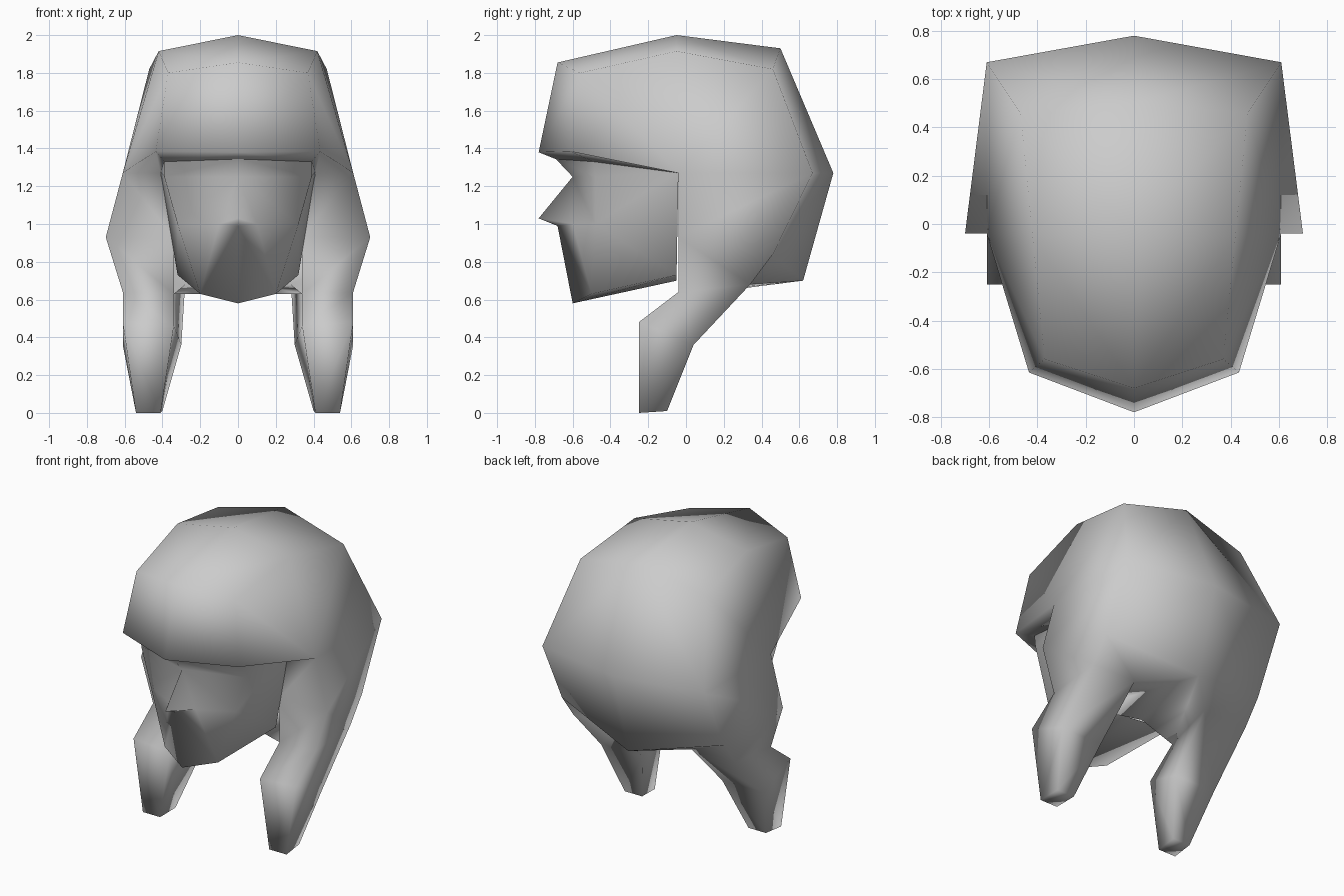
import bpy
import bmesh
import math

cube = bpy.data.objects.get("Cube")
if cube:
    bpy.data.objects.remove(cube, do_unlink=True)


def flat_material(name, colour):
    material = bpy.data.materials.new(name)
    material.use_nodes = True
    material.diffuse_color = colour
    shader = material.node_tree.nodes["Principled BSDF"]
    shader.inputs["Base Color"].default_value = colour
    shader.inputs["Roughness"].default_value = 0.8
    return material


def mirrored_part(name, points, faces, material):
    """Build the left half from named points, then mirror it across x."""
    bm = bmesh.new()
    verts = {key: bm.verts.new(co) for key, co in points.items()}
    for face in faces:
        bm.faces.new([verts[key] for key in face.split()])
    half = bm.verts[:] + bm.edges[:] + bm.faces[:]
    bmesh.ops.mirror(bm, geom=half, axis='X', merge_dist=0.001)
    bmesh.ops.remove_doubles(bm, verts=bm.verts[:], dist=0.001)
    bmesh.ops.recalc_face_normals(bm, faces=bm.faces[:])
    mesh = bpy.data.meshes.new(name)
    bm.to_mesh(mesh)
    bm.free()
    mesh.materials.append(material)
    part = bpy.data.objects.new(name, mesh)
    bpy.context.collection.objects.link(part)
    bpy.ops.object.select_all(action='DESELECT')
    part.select_set(True)
    bpy.context.view_layer.objects.active = part
    bpy.ops.object.shade_smooth_by_angle(angle=math.pi)
    return part


grey = flat_material("plain grey", (0.6, 0.6, 0.6, 1))

# Hair: crown, brim, nape and two hanging side locks
hair_points = dict(
    # centre line from fringe to nape
    fringe=(0, -.78, 1.38), forehead=(0, -.68, 1.855), crown=(0, -.05, 2),
    crown_back=(0, .5, 1.93), back=(0, .78, 1.27), nape=(0, .62, .7),
    floor=(0, .07, .63), brim=(0, -.68, 1.34),
    # ridge beside it
    fringe_side=(.435, -.615, 1.385), forehead_side=(.37, -.56, 1.8),
    crown_side=(.42, -.05, 1.915), crown_corner=(.47, .46, 1.82),
    back_side=(.61, .67, 1.27), nape_side=(.61, .46, .84),
    brim_side=(.39, -.49, 1.33),
    # outside of the lock
    temple=(.61, -.04, 1.27), ear=(.7, -.04, .93), lobe=(.61, -.04, .64),
    lock_front=(.61, -.25, .48), tip_front=(.54, -.25, 0),
    tip_back=(.53, -.1, .01), lock_back=(.61, .04, .36),
    lock_root=(.61, .34, .68),
    # inside of the lock
    in_temple=(.41, -.04, 1.27), in_ear=(.34, -.04, .93),
    in_lobe=(.34, -.04, .63), in_front=(.34, -.25, .46),
    in_tip_front=(.41, -.25, 0), in_tip_back=(.4, -.1, .01),
    in_back=(.3, .04, .36), in_root=(.28, .34, .68),
)
hair_faces = [
    "fringe fringe_side forehead_side forehead",
    "forehead forehead_side crown_side crown",
    "crown crown_side crown_corner crown_back",
    "crown_back crown_corner back_side back",
    "back back_side nape_side nape",
    "nape_side lock_root in_root nape",
    "nape in_root in_lobe floor",
    "fringe_side forehead_side temple",
    "forehead_side crown_side temple",
    "crown_side crown_corner temple",
    "crown_corner back_side temple",
    "back_side ear temple",
    "back_side nape_side ear",
    "nape_side lock_root ear",
    "lock_root lobe ear",
    "lock_root lock_back lobe",
    "lock_back lock_front lobe",
    "lock_back tip_back tip_front lock_front",
    "temple in_temple in_ear ear",
    "ear in_ear in_lobe lobe",
    "lobe in_lobe in_front lock_front",
    "lock_front in_front in_tip_front tip_front",
    "tip_front in_tip_front in_tip_back tip_back",
    "tip_back in_tip_back in_back lock_back",
    "lock_back in_back in_root lock_root",
    "in_lobe in_root in_back",
    "in_lobe in_back in_front",
    "in_front in_back in_tip_back in_tip_front",
    "fringe brim brim_side fringe_side",
    "fringe_side brim_side in_temple temple",
]
mirrored_part("hair", hair_points, hair_faces, grey)

# Face: brow, pointed nose, broad cheeks and jaw
face_points = dict(
    brow=(0, -.69, 1.345), bridge=(0, -.6, 1.25), nose=(0, -.78, 1.03),
    lip=(0, -.68, .99), chin=(0, -.6, .58), throat=(0, -.05, .7),
    brow_side=(.39, -.49, 1.335), eye=(.39, -.48, 1.25),
    cheek=(.32, -.48, 1), nostril=(.1, -.6, 1), jaw=(.2, -.5, .63),
    temple=(.41, -.04, 1.28), jaw_corner=(.32, -.05, .73),
)
face_faces = [
    "brow brow_side eye bridge",
    "bridge eye cheek nostril",
    "bridge nostril nose",
    "nose nostril lip",
    "lip nostril jaw chin",
    "nostril cheek jaw",
    "brow_side temple eye",
    "eye temple cheek",
    "cheek temple jaw_corner",
    "cheek jaw_corner jaw",
    "chin jaw jaw_corner throat",
]
mirrored_part("face", face_points, face_faces, grey)
